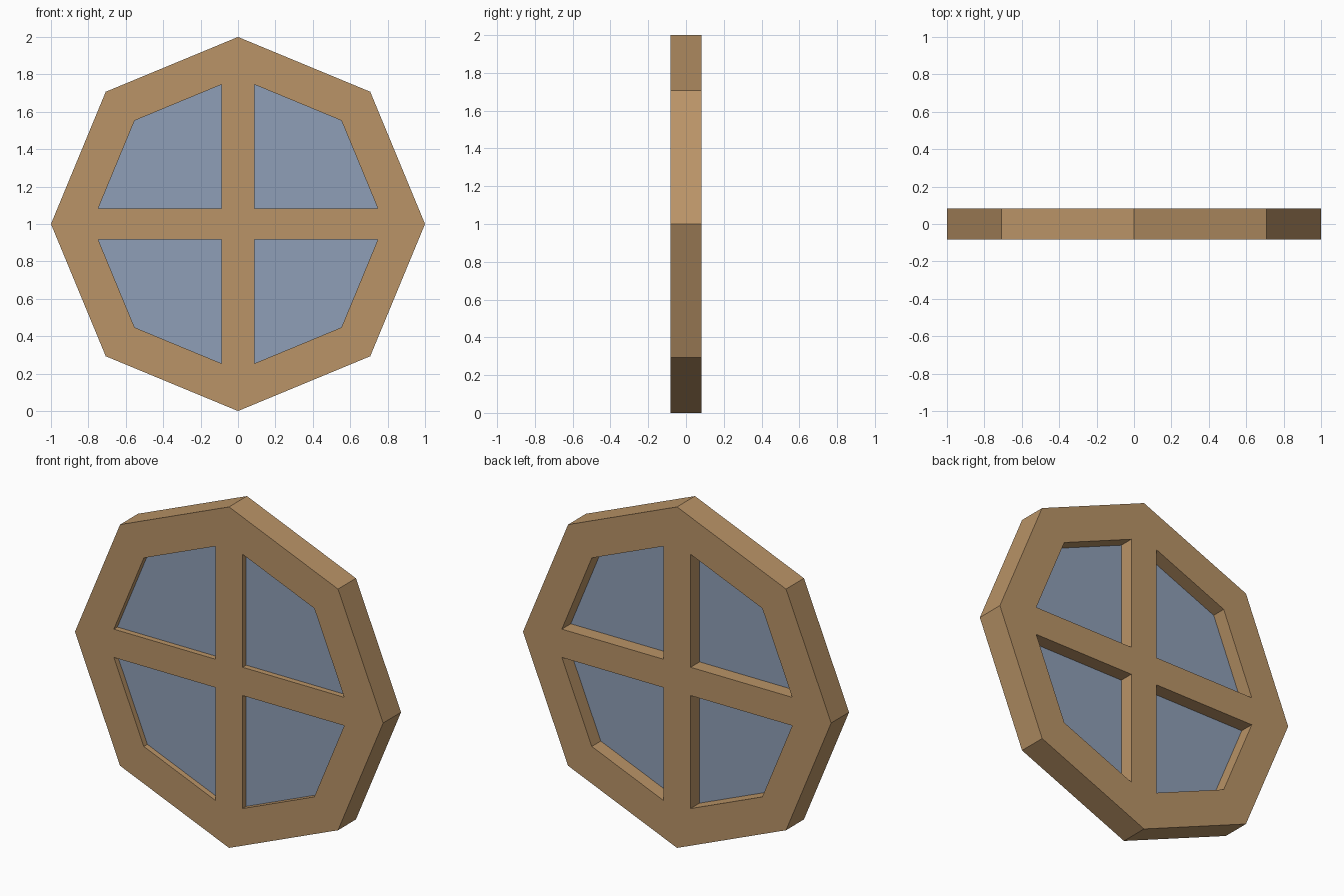
import bpy
from math import sin, cos, pi, tan

cube = bpy.data.objects.get("Cube")
if cube:
    bpy.data.objects.remove(cube, do_unlink=True)

OUTER = 1.0       # frame corner radius
INNER = 0.782     # opening corner radius
BAR_X = 0.088     # half width of the upright bar
BAR_Z = 0.083     # half height of the cross bar
DEPTH = 0.166     # frame thickness
GLASS = 0.05      # pane thickness


def make_material(name, colour):
    mat = bpy.data.materials.new(name)
    mat.use_nodes = True
    mat.diffuse_color = (*colour, 1)
    bsdf = next(n for n in mat.node_tree.nodes if n.type == 'BSDF_PRINCIPLED')
    bsdf.inputs["Base Color"].default_value = (*colour, 1)
    bsdf.inputs["Roughness"].default_value = 0.8
    return mat


def quarter_plate(name, points, faces, y, thickness, mat):
    """Flat upper-left quarter, mirrored to all quarters and thickened."""
    mesh = bpy.data.meshes.new(name)
    mesh.from_pydata([(x, 0, z) for x, z in points], [], faces)
    mesh.materials.append(mat)
    obj = bpy.data.objects.new(name, mesh)
    obj.location = (0, y, 1)
    bpy.context.collection.objects.link(obj)
    mirror = obj.modifiers.new("Mirror", 'MIRROR')
    mirror.use_axis = (True, False, True)
    solid = obj.modifiers.new("Thickness", 'SOLIDIFY')
    solid.thickness = thickness
    solid.offset = 0
    return obj


wood = make_material("light wood", (0.491, 0.296, 0.136))
glass = make_material("blue grey glass", (0.275, 0.347, 0.474))

# Outline of one quarter of the octagon and of its pane opening
slope = tan(pi / 8)
outer = [(OUTER * sin(a), OUTER * cos(a)) for a in (0, pi / 4, pi / 2)]
opening = [(BAR_X, INNER - slope * BAR_X),
           (INNER * sin(pi / 4), INNER * cos(pi / 4)),
           (INNER - slope * BAR_Z, BAR_Z),
           (BAR_X, BAR_Z)]

# Octagonal frame with its crossing bars
ring = outer + [(0, 0)]
frame_faces = [(i, i + 4, (i + 1) % 4 + 4, (i + 1) % 4) for i in range(4)]
quarter_plate("window_frame", ring + opening, frame_faces, 0, DEPTH, wood)

# Four glass panes, set nearer the front
quarter_plate("glass_panes", opening, [(3, 2, 1, 0)], -GLASS / 2, GLASS, glass)
